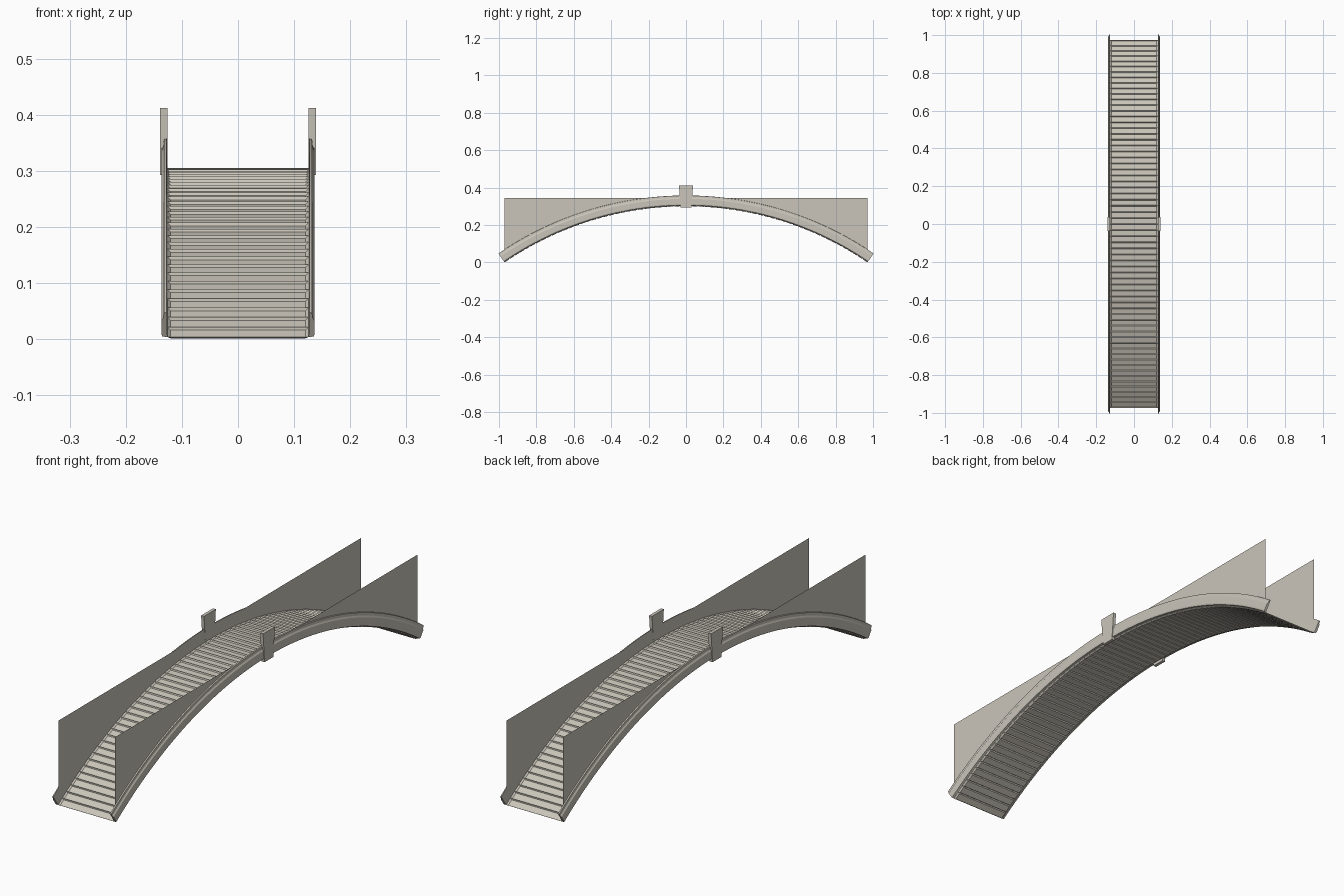
import bpy, bmesh, math

if "Cube" in bpy.data.objects:
    bpy.data.objects.remove(bpy.data.objects["Cube"])

# Circle of the arch: half span 0.97, rise 0.30
HALF, RISE = 0.97, 0.30
R = (HALF**2 + RISE**2) / (2 * RISE)
CZ = RISE - R
A = math.asin(HALF / R)
N = 64

stone = bpy.data.materials.new("pale stone")
stone.diffuse_color = (0.59, 0.56, 0.49, 1)
stone.use_nodes = True
stone.node_tree.nodes["Principled BSDF"].inputs["Base Color"].default_value = stone.diffuse_color


def polar(x, off, a):
    return (x, (R + off) * math.sin(a), CZ + (R + off) * math.cos(a))


def make(name, verts, faces, recalc=True):
    me = bpy.data.meshes.new(name)
    me.from_pydata(verts, [], faces)
    if recalc:
        bm = bmesh.new()
        bm.from_mesh(me)
        bmesh.ops.recalc_face_normals(bm, faces=bm.faces)
        bm.to_mesh(me)
        bm.free()
    me.materials.append(stone)
    ob = bpy.data.objects.new(name, me)
    bpy.context.collection.objects.link(ob)
    return ob


def mirror_x(ob):
    ob.modifiers.new("mirror", 'MIRROR').use_axis[0] = True


# Soffit: a row of blocks with chamfered edges, forming V joints
verts, faces = [], []
step, gap, depth = 2 * A / N, 0.003 / R, 0.005
for i in range(N):
    a0, a1 = -A + i * step, -A + (i + 1) * step
    b = len(verts)
    for x, off, g in ((0.126, depth, 0), (0.12, 0, gap)):
        verts += [polar(-x, off, a0 + g), polar(x, off, a0 + g),
                  polar(x, off, a1 - g), polar(-x, off, a1 - g)]
    faces.append((b + 7, b + 6, b + 5, b + 4))
    for k in range(4):
        n = (k + 1) % 4
        faces.append((b + n, b + k, b + 4 + k, b + 4 + n))
make("soffit_blocks", verts, faces, False)

# Moulded face ring, swept along the arch on both sides
profile = [(0.126, 0.005), (0.135, 0.006), (0.1365, 0.012), (0.1365, 0.040),
           (0.133, 0.046), (0.132, 0.057), (0.127, 0.058)]
P = len(profile)
verts = [polar(x, o, -A + i * step) for i in range(N + 1) for x, o in profile]
faces = [(i * P + k, i * P + (k + 1) % P, (i + 1) * P + (k + 1) % P, (i + 1) * P + k)
         for i in range(N) for k in range(P)]
faces += [tuple(range(P)), tuple(N * P + k for k in range(P))]
mirror_x(make("arch_ring", verts, faces))

# Thin spandrel walls filling the space above the arch up to a level top
TOP = 0.345
verts, faces = [], []
for i in range(N + 1):
    p = polar(0.1265, 0.004, -A + i * step)
    y = max(-HALF, min(HALF, p[1]))
    verts += [(p[0], y, p[2]), (p[0], y, TOP)]
faces = [(2 * i, 2 * i + 2, 2 * i + 3, 2 * i + 1) for i in range(N)]
mirror_x(make("spandrel_wall", verts, faces, False))

# Tapered keystones
section = [(-0.028, 0.293), (0.028, 0.293), (0.038, 0.412), (-0.038, 0.412)]
verts = [(x, y, z) for x in (0.126, 0.139) for y, z in section]
faces = [(0, 1, 2, 3), (7, 6, 5, 4)]
faces += [(k, (k + 1) % 4, 4 + (k + 1) % 4, 4 + k) for k in range(4)]
mirror_x(make("keystone", verts, faces))
